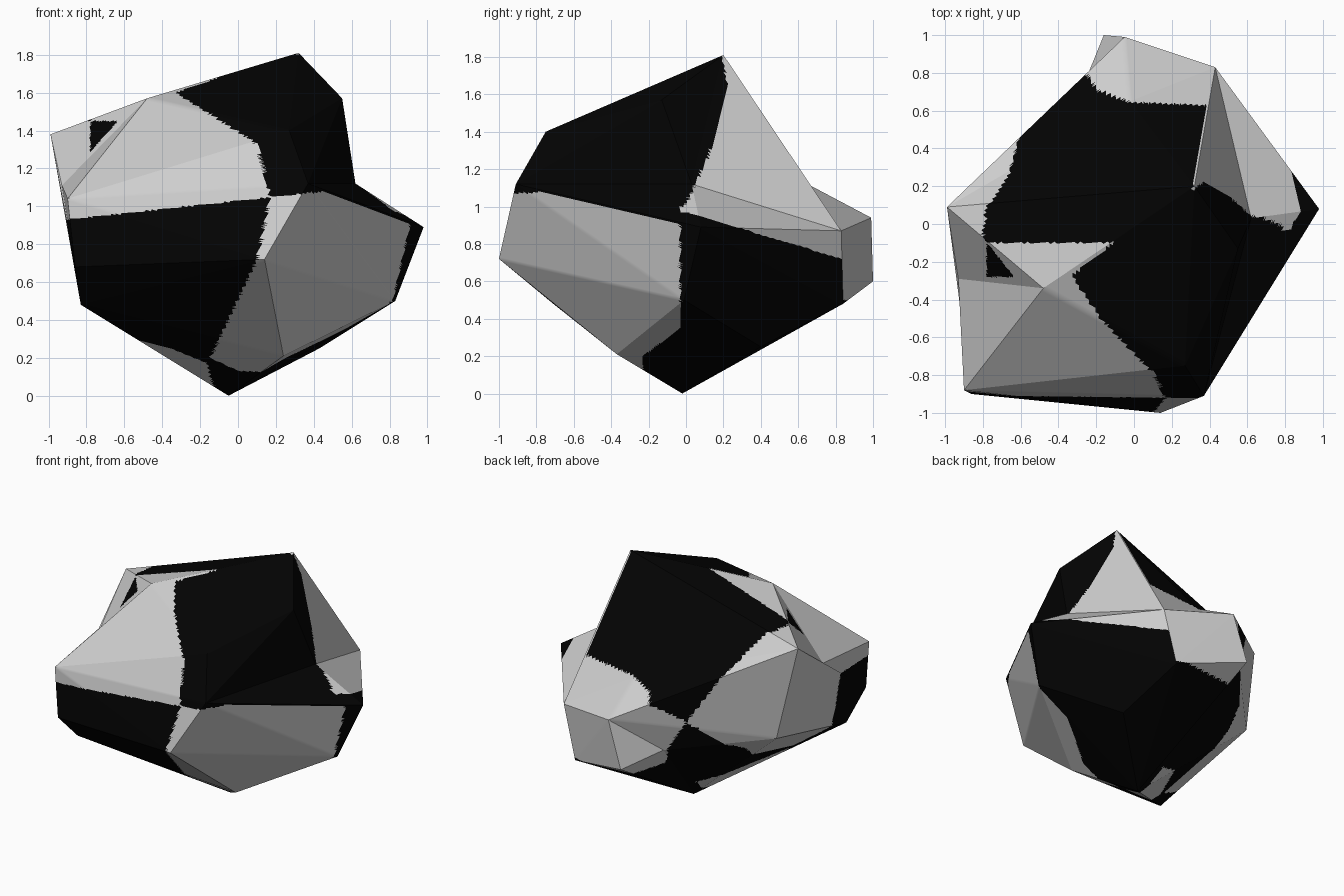
import bpy, bmesh, math
from mathutils import Vector

if "Cube" in bpy.data.objects:
    bpy.data.objects.remove(bpy.data.objects["Cube"])

# Corner points of the faceted boulder
C = {
    "apex": (0.32, 0.20, 1.81), "base": (-0.05, -0.02, 0.0),
    "right": (0.98, 0.08, 0.89), "right_low": (0.83, -0.01, 0.50),
    "shoulder": (0.55, -0.13, 1.57), "brow": (0.27, -0.75, 1.40),
    "front": (0.14, -1.0, 0.72), "front_up": (0.37, -0.91, 1.12),
    "corner": (-0.90, -0.88, 1.04), "corner_mid": (-0.86, -0.90, 0.68),
    "corner_low": (-0.83, -0.71, 0.48), "ridge": (-0.48, -0.34, 1.57),
    "left": (-0.99, 0.09, 1.38), "left_low": (-0.86, 0.16, 0.70),
    "under_front": (0.24, -0.37, 0.21), "under_back": (0.43, 0.40, 0.25),
    "back_right": (0.43, 0.83, 0.87), "back_right_low": (0.33, 0.84, 0.48),
    "back": (-0.05, 0.99, 0.94), "back_low": (-0.16, 1.0, 0.60),
}


def clamp(v, lo=0.0, hi=1.0):
    return max(lo, min(hi, v))


def curve(t, pts):
    """Piecewise linear value through (t, value) points."""
    if t <= pts[0][0]:
        return pts[0][1]
    for (a, va), (b, vb) in zip(pts, pts[1:]):
        if t <= b:
            return va + (vb - va) * (t - a) / (b - a)
    return pts[-1][1]


def find_edge(bm, a, b):
    a, b = Vector(C[a]), Vector(C[b])
    for e in bm.edges:
        p, q = e.verts[0].co, e.verts[1].co
        if min((p - a).length + (q - b).length, (p - b).length + (q - a).length) < 1e-3:
            return e
    return None


def dent(bm, a, b, target):
    """Split one edge and push its new middle point inward."""
    e = find_edge(bm, a, b)
    if e:
        res = bmesh.ops.subdivide_edges(bm, edges=[e], cuts=1)
        for g in res["geom_inner"]:
            if isinstance(g, bmesh.types.BMVert):
                g.co = target
        bmesh.ops.triangulate(bm, faces=bm.faces[:])


def flip(bm, a, b):
    """Turn the diagonal between two triangles, making a fold."""
    e = find_edge(bm, a, b)
    if e:
        bmesh.ops.rotate_edges(bm, edges=[e], use_ccw=False)


# Dividing lines of the eight alternating patches
FRONT_X = [(0, -.22), (.17, -.16), (.72, .1), (1.05, .17), (1.33, .1), (1.6, -.33), (1.68, -.1)]
BACK_X = [(0, -.12), (.17, -.16), (.35, -.6), (.6, -.65), (.71, -.57), (.88, -.43),
          (1.08, -.2), (1.13, 0), (1.17, .385), (1.8, .31)]


def is_dark(p):
    x, y, z = p
    # front / back split
    if z > 1.0:
        ysplit = -.1 + .6 * max(x + .1, 0) * clamp((z - 1) / .65) + .11 * clamp(x)
        if x < -.78:
            ysplit = -.45
    else:
        ysplit = -.03 - .5 * clamp(-x / .8) - .2 * clamp((.35 - z) / .15)
    behind = y > ysplit
    # left / right split
    right = x > curve(z, BACK_X if behind else FRONT_X)
    # upper / lower split
    if behind:
        if x > .25:
            zsplit = .97 - .3 * max(y, 0) if y < .835 else .5
        else:
            zsplit = clamp(.88 + 1.8 * (-x - .43), .5, 1.45)
    elif x < -.6 and y > -.28:
        zsplit = 1.45
    else:
        zsplit = min(.93 + .11 * (x + .9), 1.11 - .377 * (x - .37))
    upper = z > zsplit
    return (behind + right + upper) % 2 == 0


# Boulder body: hull of the corner points, with creases pushed in
bm = bmesh.new()
for co in C.values():
    bm.verts.new(co)
bmesh.ops.convex_hull(bm, input=bm.verts[:])
bmesh.ops.triangulate(bm, faces=bm.faces[:])
dent(bm, "shoulder", "right", (0.62, 0.03, 1.12))
flip(bm, "apex", "right")
dent(bm, "left", "corner", (-0.93, -0.29, 1.11))
flip(bm, "left", "back_low")
dent(bm, "left_low", "back_low", (-0.29, 0.68, 0.66))
dent(bm, "apex", "back", (-0.02, 0.65, 1.12))
loose = [v for v in bm.verts if not v.link_faces]
bmesh.ops.delete(bm, geom=loose, context='VERTS')

# Fine cuts so the patch borders follow their lines
bmesh.ops.subdivide_edges(bm, edges=bm.edges[:], cuts=40, use_grid_fill=True)
bmesh.ops.recalc_face_normals(bm, faces=bm.faces[:])
for f in bm.faces:
    f.material_index = 1 if is_dark(f.calc_center_median()) else 0

mesh = bpy.data.meshes.new("boulder")
bm.to_mesh(mesh)
bm.free()
boulder = bpy.data.objects.new("boulder", mesh)
bpy.context.collection.objects.link(boulder)

for name, v in (("light_grey", 0.62), ("black", 0.001)):
    mat = bpy.data.materials.new(name)
    mat.diffuse_color = (v, v, v, 1)
    mat.use_nodes = True
    mat.node_tree.nodes["Principled BSDF"].inputs["Base Color"].default_value = mat.diffuse_color
    mesh.materials.append(mat)

bpy.context.view_layer.objects.active = boulder
boulder.select_set(True)
bpy.ops.object.shade_smooth_by_angle(angle=math.radians(20))
